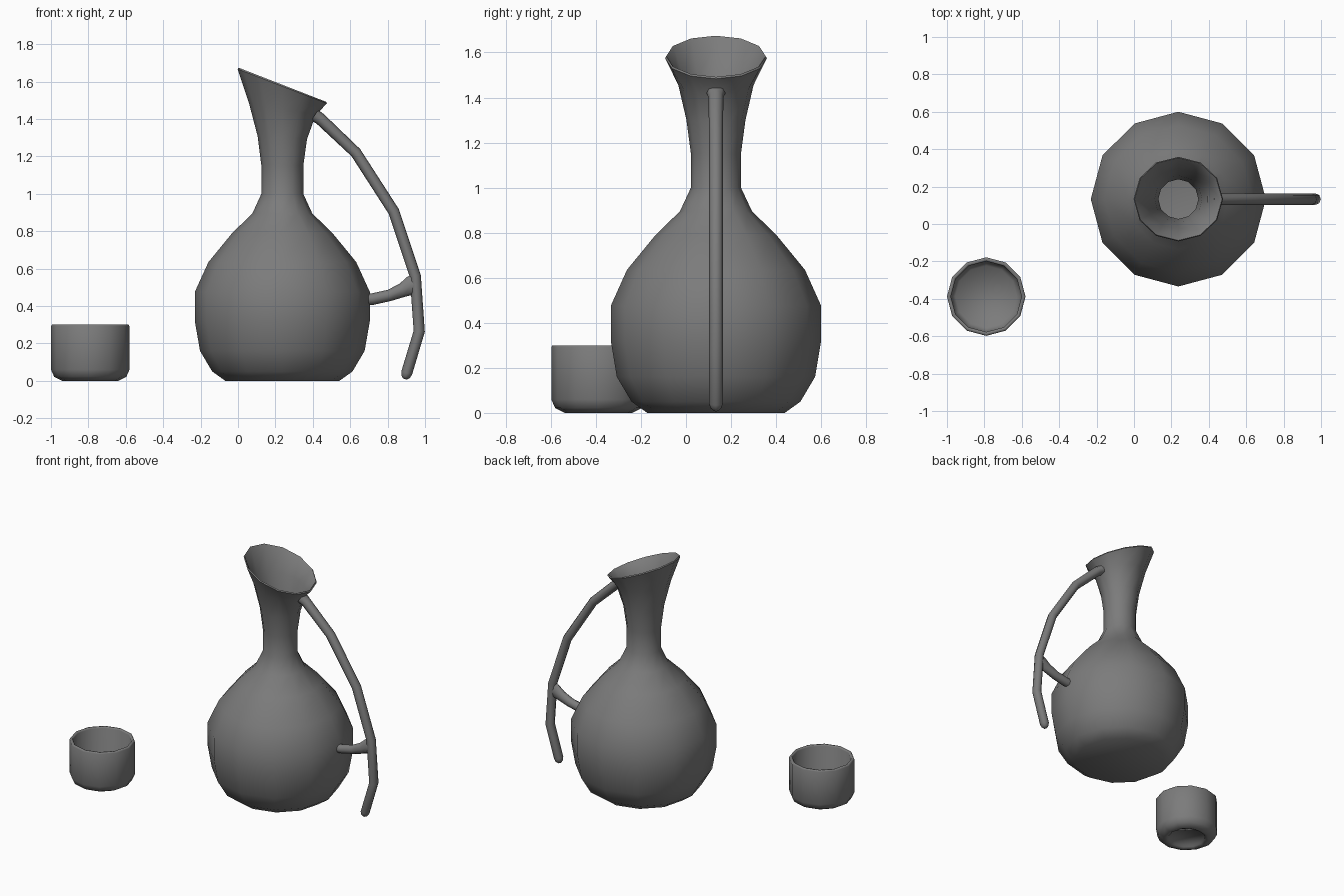
import bpy, bmesh
from math import sin, cos, pi, radians
from mathutils import Vector

if "Cube" in bpy.data.objects:
    bpy.data.objects.remove(bpy.data.objects["Cube"])

# Dark grey clay shared by every part
clay = bpy.data.materials.new("dark_clay")
clay.diffuse_color = (0.2, 0.2, 0.2, 1)
clay.use_nodes = True
clay.node_tree.nodes["Principled BSDF"].inputs["Base Color"].default_value = clay.diffuse_color


def finish(bm, name, angle):
    bmesh.ops.recalc_face_normals(bm, faces=bm.faces)
    me = bpy.data.meshes.new(name)
    bm.to_mesh(me)
    bm.free()
    me.materials.append(clay)
    ob = bpy.data.objects.new(name, me)
    bpy.context.collection.objects.link(ob)
    bpy.ops.object.select_all(action='DESELECT')
    ob.select_set(True)
    bpy.context.view_layer.objects.active = ob
    bpy.ops.object.shade_smooth_by_angle(angle=radians(angle))
    return ob


def skin(name, rings, angle):
    """Bridge successive rings of points and cap both ends."""
    bm = bmesh.new()
    loops = [[bm.verts.new(p) for p in ring] for ring in rings]
    n = len(loops[0])
    for a, b in zip(loops, loops[1:]):
        for i in range(n):
            j = (i + 1) % n
            bm.faces.new((a[i], a[j], b[j], b[i]))
    bm.faces.new(loops[0])
    bm.faces.new(loops[-1])
    return finish(bm, name, angle)


def vessel(name, cx, cy, profile, angle, sides=12):
    """Profile entries: x radius, y radius, height, slope of the ring along x."""
    rings = []
    for rx, ry, z, slope in profile:
        rings.append([(cx + rx * cos(2 * pi * i / sides),
                       cy + ry * sin(2 * pi * i / sides),
                       z + slope * rx * cos(2 * pi * i / sides))
                      for i in range(sides)])
    return skin(name, rings, angle)


def tube(name, y, path, sides=8):
    """Path entries: x, z, in-plane radius, y radius."""
    pts = [Vector((p[0], 0, p[1])) for p in path]
    rings = []
    for k, (x, z, r, ry) in enumerate(path):
        t = Vector((0, 0, 0))
        if k > 0:
            t += (pts[k] - pts[k - 1]).normalized()
        if k < len(pts) - 1:
            t += (pts[k + 1] - pts[k]).normalized()
        t.normalize()
        side = Vector((-t.z, 0, t.x))
        rings.append([pts[k] + side * r * cos(2 * pi * i / sides)
                      + Vector((0, y + ry * sin(2 * pi * i / sides), 0))
                      for i in range(sides)])
    return skin(name, rings, 60)


# Jug: outer wall up to the slanted mouth, then a thin inner wall
JX, JY = 0.237, 0.133
outer = [(0.305, 0.305, 0.0, 0), (0.375, 0.375, 0.05, 0), (0.44, 0.44, 0.16, 0),
         (0.468, 0.467, 0.32, 0), (0.468, 0.467, 0.475, 0), (0.395, 0.395, 0.635, 0),
         (0.268, 0.268, 0.79, 0), (0.16, 0.16, 0.895, 0), (0.112, 0.111, 1.0, 0),
         (0.112, 0.111, 1.15, 0), (0.132, 0.131, 1.3, -0.06),
         (0.179, 0.167, 1.455, -0.18), (0.239, 0.226, 1.575, -0.385)]
lip = [(0.234, 0.221, 1.583, -0.39)]
inner = [(rx - 0.005, ry - 0.005, max(z, 0.01), s) for rx, ry, z, s in reversed(outer)]
inner[0] = (0.229, 0.216, 1.579, -0.39)
vessel("jug_body", JX, JY, outer + lip + inner, 50)

# Cup with a rounded rim and a shallow recess underneath
cup = [(0.12, 0.02), (0.125, 0.008), (0.15, 0.0), (0.193, 0.022), (0.21, 0.06),
       (0.21, 0.292), (0.205, 0.3), (0.194, 0.3), (0.189, 0.292),
       (0.189, 0.075), (0.165, 0.04)]
vessel("cup", -0.79, -0.388, [(r, r, z, 0) for r, z in cup], 70)

# Long curved handle with a rounded free end
tube("jug_handle", JY, [
    (0.41, 1.42, 0.034, 0.042), (0.44, 1.4, 0.032, 0.033),
    (0.63, 1.22, 0.03, 0.031), (0.833, 0.905, 0.03, 0.031),
    (0.948, 0.56, 0.03, 0.031), (0.969, 0.265, 0.03, 0.031),
    (0.902, 0.042, 0.03, 0.031), (0.896, 0.022, 0.024, 0.025),
    (0.892, 0.01, 0.01, 0.012)])

# Strut flaring from the belly to the handle
tube("handle_strut", JY, [
    (0.66, 0.435, 0.032, 0.03), (0.72, 0.437, 0.031, 0.03),
    (0.81, 0.457, 0.031, 0.029), (0.88, 0.485, 0.038, 0.028),
    (0.92, 0.507, 0.05, 0.027), (0.95, 0.515, 0.06, 0.025)])
